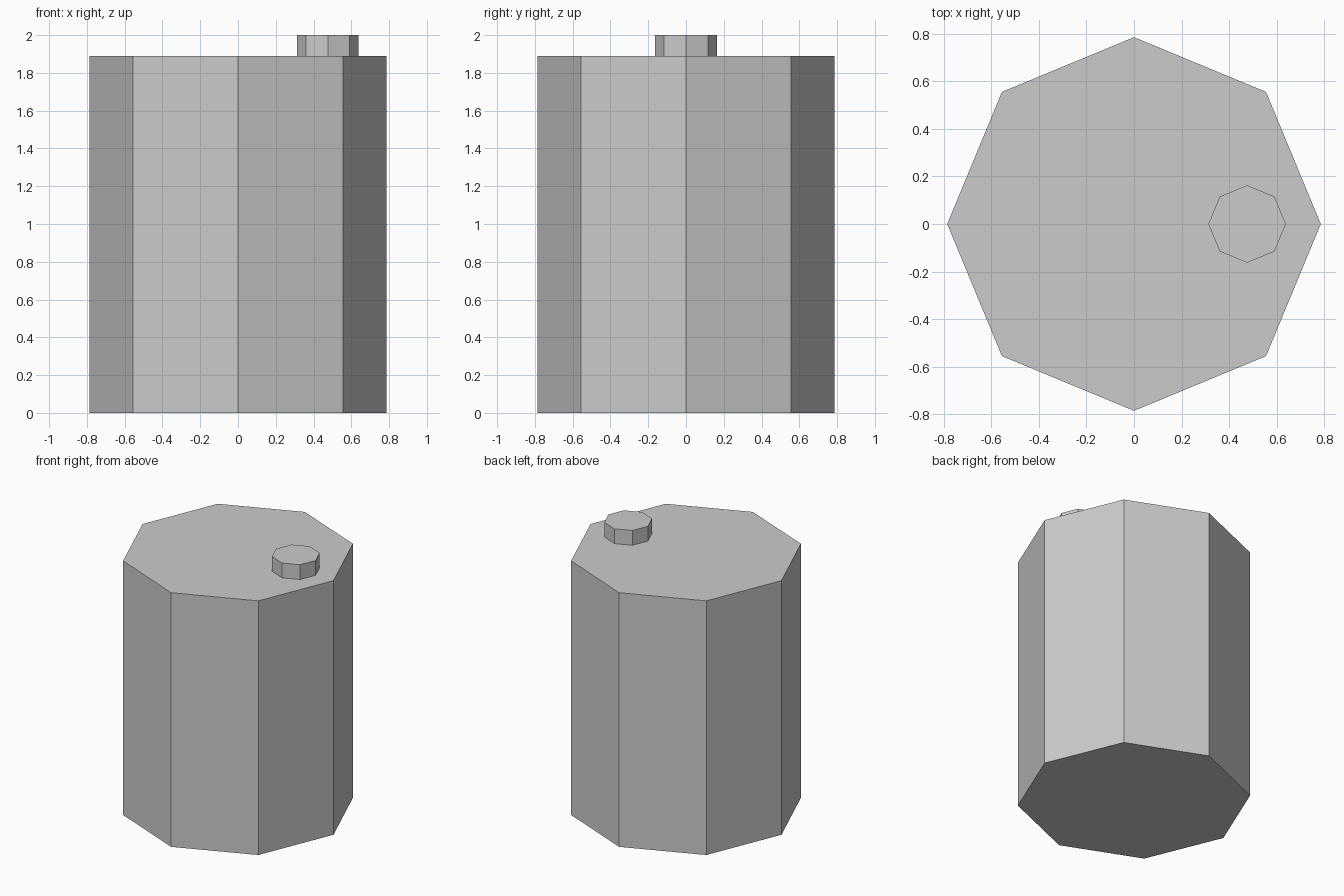
import bpy

if "Cube" in bpy.data.objects:
    bpy.data.objects.remove(bpy.data.objects["Cube"])


def octagon_prism(name, radius, x, z_bottom, z_top):
    # eight-sided cylinder with corners on the x and y axes
    bpy.ops.mesh.primitive_cylinder_add(
        vertices=8, radius=radius, depth=z_top - z_bottom,
        location=(x, 0, (z_bottom + z_top) / 2))
    obj = bpy.context.object
    obj.name = name
    return obj


# Main drum and the small off-centre cap on its lid
octagon_prism("barrel_body", 0.786, 0.0, 0.0, 1.89)
octagon_prism("filler_cap", 0.163, 0.476, 1.89, 2.0)
